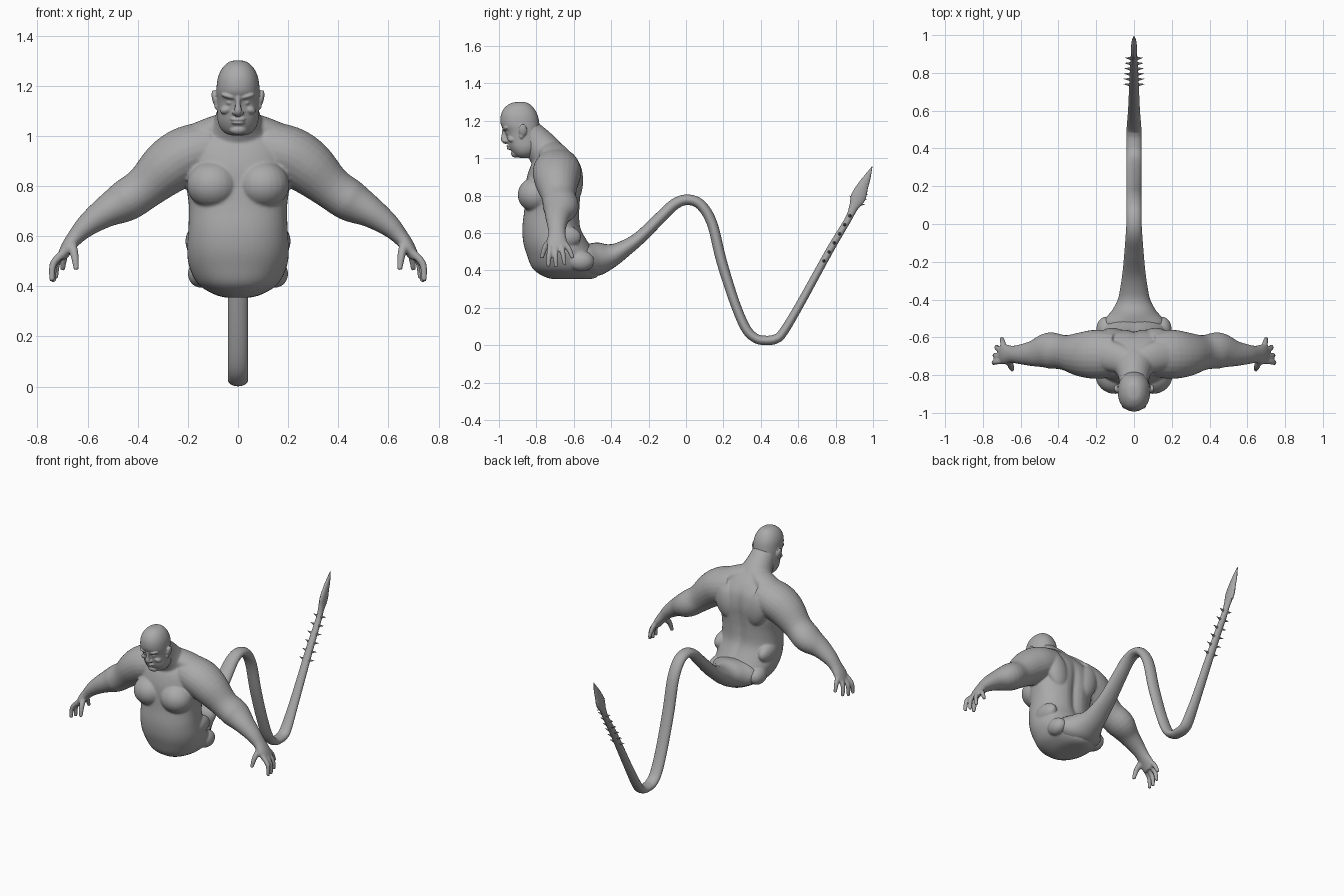
import bpy, bmesh, math
from mathutils import Vector, Matrix

if "Cube" in bpy.data.objects:
    bpy.data.objects.remove(bpy.data.objects["Cube"], do_unlink=True)

grey = bpy.data.materials.new("clay grey")
grey.use_nodes = True
tone = (0.4, 0.4, 0.4, 1)
grey.diffuse_color = tone
grey.node_tree.nodes["Principled BSDF"].inputs["Base Color"].default_value = tone

X, Y, Z = Vector((1, 0, 0)), Vector((0, 1, 0)), Vector((0, 0, 1))


def smooth_path(rows, steps):
    """Catmull-Rom through rows of numbers."""
    rows = [Vector(r) for r in rows]
    out = []
    for i in range(len(rows) - 1):
        p0, p1, p2 = rows[max(i - 1, 0)], rows[i], rows[i + 1]
        p3 = rows[min(i + 2, len(rows) - 1)]
        for k in range(steps):
            t = k / steps
            out.append(0.5 * (2 * p1 + (p2 - p0) * t + (2 * p0 - 5 * p1 + 4 * p2 - p3) * t * t
                              + (3 * p1 - p0 - 3 * p2 + p3) * t ** 3))
    return out + [rows[-1]]


def sweep(bm, rows, side, sides=24, steps=4, flat=False, power=1.0):
    """Tube through rows of (x, y, z, radius along side, other radius)."""
    pts = smooth_path(rows, steps)
    rings = []
    for i, p in enumerate(pts):
        tangent = Z if flat else (pts[min(i + 1, len(pts) - 1)].xyz - pts[max(i - 1, 0)].xyz).normalized()
        u = (side - tangent * side.dot(tangent)).normalized()
        v = tangent.cross(u)
        ring = []
        for k in range(sides):
            a = math.tau * k / sides
            c, s = math.cos(a), math.sin(a)
            c = math.copysign(abs(c) ** power, c)
            s = math.copysign(abs(s) ** power, s)
            ring.append(bm.verts.new(p.xyz + u * c * max(p[3], 0.002) + v * s * max(p[4], 0.002)))
        rings.append(ring)
    for a, b in zip(rings, rings[1:]):
        for k in range(sides):
            n = (k + 1) % sides
            bm.faces.new((a[k], a[n], b[n], b[k]))
    bm.faces.new(rings[0][::-1])
    bm.faces.new(rings[-1])
    return [v for ring in rings for v in ring]


def blob(bm, centre, radii, tilt=0.0):
    m = Matrix.Translation(centre) @ Matrix.Rotation(tilt, 4, 'Y') @ Matrix.Diagonal((*radii, 1))
    bmesh.ops.create_uvsphere(bm, u_segments=24, v_segments=16, radius=1, matrix=m)


def finish(name, bm, voxel=0, smooth=0, shade=True):
    bmesh.ops.recalc_face_normals(bm, faces=bm.faces[:])
    mesh = bpy.data.meshes.new(name)
    bm.to_mesh(mesh)
    bm.free()
    mesh.materials.append(grey)
    mesh.polygons.foreach_set("use_smooth", [shade] * len(mesh.polygons))
    ob = bpy.data.objects.new(name, mesh)
    bpy.context.scene.collection.objects.link(ob)
    if voxel:
        fuse = ob.modifiers.new("fuse", 'REMESH')
        fuse.mode = 'VOXEL'
        fuse.voxel_size = voxel
        fuse.use_smooth_shade = True
        relax = ob.modifiers.new("relax", 'SMOOTH')
        relax.factor = 0.5
        relax.iterations = smooth
    return ob


# Torso: height, front, back, half width
torso = [(.355, -.72, -.50, .05), (.37, -.765, -.47, .10), (.41, -.82, -.455, .16),
         (.48, -.85, -.475, .195), (.55, -.87, -.52, .203), (.63, -.875, -.56, .198),
         (.72, -.865, -.565, .196), (.80, -.86, -.56, .206), (.88, -.855, -.555, .208),
         (.96, -.83, -.57, .20), (1.02, -.79, -.61, .16), (1.07, -.78, -.66, .11)]
bm = bmesh.new()
rows = [(0, (f + b) / 2, z, w, (b - f) / 2) for z, f, b, w in torso]
for v in sweep(bm, rows, X, sides=48, flat=True, power=0.9):
    # Spine groove
    if v.co.y > -.66 and .5 < v.co.z < 1.02:
        fade = math.sin(math.pi * (v.co.z - .5) / .52)
        v.co.y -= .022 * fade * math.exp(-(v.co.x / .03) ** 2)

# Neck
sweep(bm, [(0, -.70, .95, .15, .11), (0, -.75, 1.03, .11, .095), (0, -.80, 1.09, .085, .085),
           (0, -.85, 1.15, .075, .07)], X)

for s in (-1, 1):
    # Chest, shoulder blades, flanks and trapezius
    blob(bm, (s * .10, -.80, .805), (.105, .10, .095))
    blob(bm, (s * .115, -.60, .88), (.075, .05, .12), s * .25)
    blob(bm, (s * .15, -.56, .45), (.05, .07, .055))
    blob(bm, (s * .165, -.65, .58), (.045, .09, .06))
    sweep(bm, [(s * .03, -.73, 1.05, .07, .05), (s * .12, -.70, 1.02, .08, .05),
               (s * .23, -.68, .985, .07, .04)], Y)
    # Arm down to the palm
    arm = [(.10, -.69, .95, .12, .11), (.20, -.69, .925, .13, .115), (.28, -.69, .875, .118, .11),
           (.37, -.68, .795, .092, .087), (.45, -.67, .74, .096, .083), (.53, -.685, .695, .07, .062),
           (.60, -.69, .645, .053, .046), (.645, -.69, .60, .046, .034), (.68, -.69, .555, .054, .027),
           (.703, -.685, .515, .05, .02)]
    sweep(bm, [(s * x, *rest) for x, *rest in arm], Y)
    # Fingers: knuckle y, tip position
    for ky, tx, ty, tz in ((-.725, .742, -.737, .42), (-.70, .737, -.695, .415),
                           (-.67, .727, -.648, .43), (-.645, .70, -.605, .465)):
        finger = [(.69, ky, .54, .016, .016), (tx - .005, (ky + ty) / 2, (tz + .56) / 2, .015, .015),
                  (tx, ty, tz, .011, .011)]
        sweep(bm, [(s * x, *rest) for x, *rest in finger], Y, sides=12)
    thumb = [(.665, -.71, .575, .02, .02), (.652, -.752, .525, .017, .017), (.645, -.772, .465, .011, .011)]
    sweep(bm, [(s * x, *rest) for x, *rest in thumb], Y, sides=12)
finish("body", bm, .006, 8)

# Head: height, front, back, half width
skull = [(1.301, -.90, -.88, .01), (1.295, -.935, -.845, .036), (1.27, -.97, -.815, .063),
         (1.23, -.99, -.793, .081), (1.18, -.99, -.783, .086), (1.14, -.968, -.78, .084),
         (1.10, -.957, -.775, .083), (1.06, -.945, -.78, .081), (1.03, -.928, -.80, .07),
         (1.01, -.91, -.82, .05), (1.002, -.89, -.84, .025)]
bm = bmesh.new()
sweep(bm, [(0, (f + b) / 2, z, w, (b - f) / 2) for z, f, b, w in skull], X, sides=40, flat=True, power=0.92)
# Nose, lips, chin
sweep(bm, [(0, -.97, 1.16, .011, .012), (0, -.972, 1.125, .01, .014), (0, -.972, 1.098, .017, .017),
           (0, -.955, 1.084, .014, .01)], X, sides=16)
blob(bm, (0, -.945, 1.066), (.03, .016, .007))
blob(bm, (0, -.941, 1.052), (.026, .016, .007))
blob(bm, (0, -.91, 1.025), (.036, .026, .022))
for s in (-1, 1):
    # Brow, eye, cheek, nostril, ear
    blob(bm, (s * .034, -.958, 1.157), (.034, .024, .011), -s * .25)
    blob(bm, (s * .033, -.95, 1.132), (.014, .014, .008))
    blob(bm, (s * .046, -.93, 1.105), (.026, .025, .018), s * .4)
    blob(bm, (s * .015, -.962, 1.092), (.009, .013, .008))
    blob(bm, (s * .092, -.872, 1.15), (.012, .022, .034), s * .2)
    blob(bm, (s * .086, -.88, 1.12), (.008, .011, .016))
finish("head", bm, .004, 3)

# Tail: y, z, half width, half thickness
tail = [(-.60, .46, .15, .08), (-.52, .455, .165, .088), (-.46, .465, .118, .086), (-.40, .48, .086, .064),
        (-.34, .51, .073, .047), (-.25, .573, .06, .035), (-.14, .68, .05, .032), (-.06, .755, .044, .03),
        (.01, .778, .04, .028), (.08, .75, .04, .028), (.14, .65, .04, .028), (.19, .45, .04, .028),
        (.26, .23, .04, .026), (.32, .09, .04, .026), (.375, .036, .04, .025), (.43, .026, .04, .025),
        (.48, .034, .039, .025), (.52, .07, .038, .024), (.61, .22, .031, .022), (.77, .51, .024, .02),
        (.865, .67, .019, .018), (.895, .735, .017, .024), (.92, .79, .017, .04), (.945, .85, .015, .03),
        (.97, .90, .011, .018), (.995, .955, .002, .002)]
bm = bmesh.new()
sweep(bm, [(0, y, z, w, t) for y, z, w, t in tail], X, sides=24, steps=5)
finish("tail", bm)

# Barbs on both sides of the tail, then on the blade edges
bm = bmesh.new()


def barb(base, direction, length, radius):
    d = direction.normalized()
    m = Matrix.Translation(base + d * length / 2) @ d.to_track_quat('Z', 'Y').to_matrix().to_4x4()
    bmesh.ops.create_cone(bm, cap_ends=True, segments=8, radius1=radius, radius2=0, depth=length, matrix=m)


along = Vector((0, .5, .87))
across = Vector((0, -.87, .5))
for i in range(6):
    base = Vector((0, .735, .447)).lerp(Vector((0, .875, .69)), i / 5)
    for s in (-1, 1):
        barb(base, X * s + along * .2, .06 - .002 * i, .014)
for i in range(3):
    base = Vector((0, .905 + .012 * i, .755 + .026 * i))
    for s in (-1, 1):
        barb(base, across * s + along * .5, .055 - .005 * i, .014)
finish("tail_barbs", bm, shade=False)
